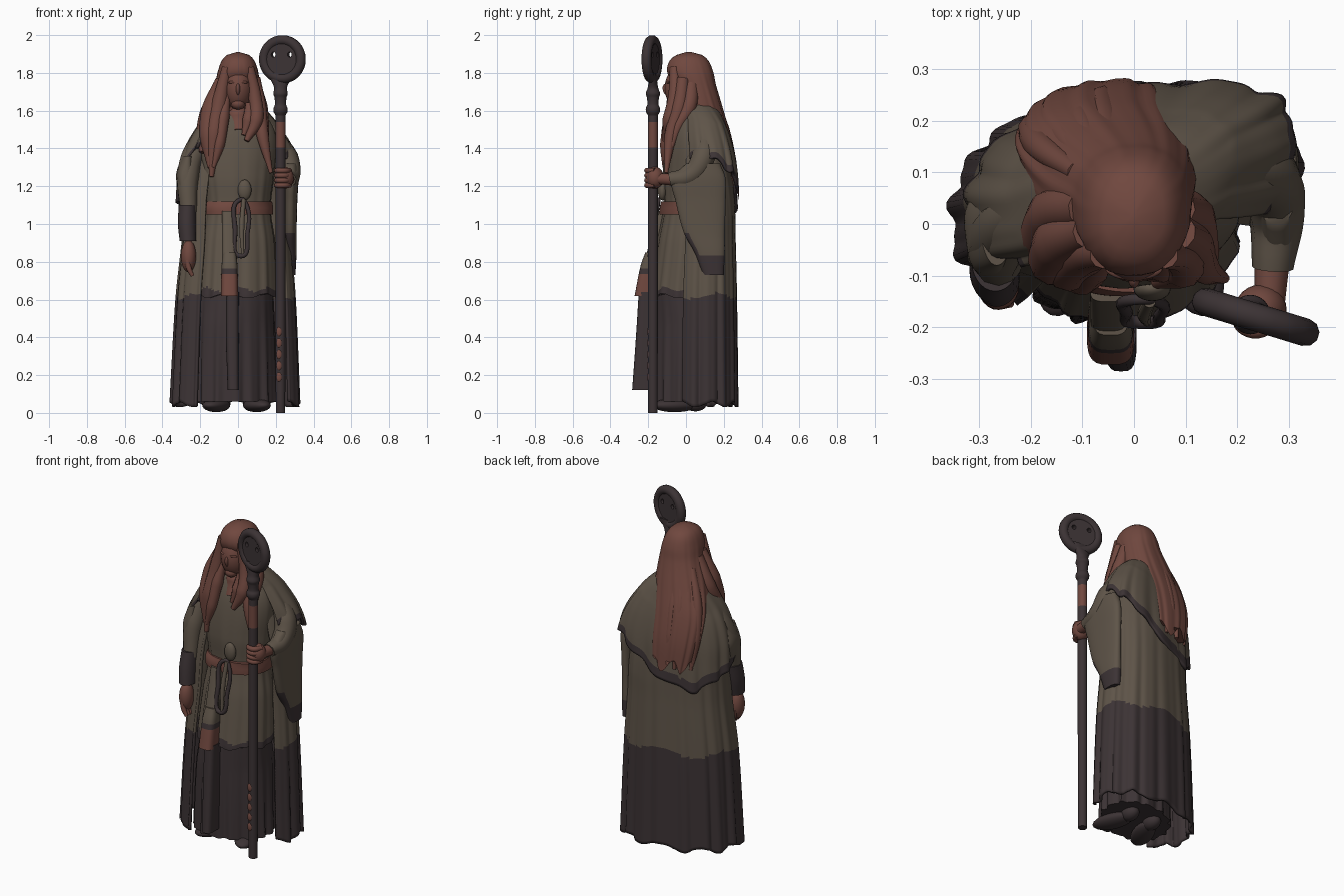
import bpy, bmesh, math
from mathutils import Vector, Matrix

if "Cube" in bpy.data.objects:
    bpy.data.objects.remove(bpy.data.objects["Cube"])

# ---- flat colours ----
MATS = []
for nm, col in (("red_brown", (0.162, 0.064, 0.049)),
                ("robe_tan", (0.112, 0.088, 0.065)),
                ("dark_brown", (0.045, 0.033, 0.035))):
    m = bpy.data.materials.new(nm)
    m.diffuse_color = (*col, 1)
    m.use_nodes = True
    m.node_tree.nodes["Principled BSDF"].inputs["Base Color"].default_value = m.diffuse_color
    MATS.append(m)
RED, TAN, DARK = 0, 1, 2


def finish(name, bm, mat=None, solid=0, angle=55):
    bmesh.ops.recalc_face_normals(bm, faces=bm.faces)
    me = bpy.data.meshes.new(name)
    if mat is not None:
        for f in bm.faces:
            f.material_index = mat
    bm.to_mesh(me)
    bm.free()
    for m in MATS:
        me.materials.append(m)
    me.shade_smooth()
    me.set_sharp_from_angle(angle=math.radians(angle))
    ob = bpy.data.objects.new(name, me)
    bpy.context.collection.objects.link(ob)
    if solid:
        s = ob.modifiers.new("thickness", 'SOLIDIFY')
        s.thickness, s.offset = solid, 0
    return ob


def sample(rings, z):
    """Smooth interpolation of (z, cx, rx, y_front, y_back) rings, top to bottom."""
    z = max(min(z, rings[0][0]), rings[-1][0])
    i = 0
    while i < len(rings) - 2 and z < rings[i + 1][0]:
        i += 1
    a, b = rings[i], rings[i + 1]
    p, q = rings[max(i - 1, 0)], rings[min(i + 2, len(rings) - 1)]
    h = a[0] - b[0]
    u = (a[0] - z) / h
    out = []
    for k in range(1, 5):
        ma = (b[k] - p[k]) / (p[0] - b[0]) * h
        mb = (q[k] - a[k]) / (a[0] - q[0]) * h
        out.append((2*u**3 - 3*u*u + 1)*a[k] + (u**3 - 2*u*u + u)*ma
                   + (3*u*u - 2*u**3)*b[k] + (u**3 - u*u)*mb)
    return out


def loft(name, rings, rule=TAN, arc=None, hem=None, n=72, rows=36, p=1.0,
         folds=(0, 0), solid=0, shear=0):
    """Stack of oval rings; arc (degrees) makes an open shell, hem(angle) sets the lower
    edge, shear pushes the right side back and the left side forward."""
    bm = bmesh.new()
    a0, a1 = arc or (0, 360)
    cols = n + 1 if arc else n
    top, bot = rings[0][0], rings[-1][0]
    pick = rule if callable(rule) else (lambda t, z, a: rule)
    sg = lambda v: math.copysign(abs(v) ** p, v)
    grid = []
    for r in range(rows + 1):
        t = r / rows
        row = []
        for c in range(cols):
            th = math.radians(a0 + (a1 - a0) * c / n)
            z = top + ((hem(th) if hem else bot) - top) * t
            cx, rx, yf, yb = sample(rings, z)
            amp, cnt = folds
            w = 1 + amp * t * (math.sin(cnt*th) + 0.5*math.sin((cnt*2 - 5)*th + 1.3))
            x = cx + rx*w*sg(math.cos(th))
            y = (yf + yb)/2 + (yb - yf)/2*w*sg(math.sin(th)) + shear*min(1, 3*t)*x
            row.append(bm.verts.new((x, y, z)))
        grid.append(row)
    for r in range(rows):
        for c in range(n):
            d = (c + 1) % cols
            f = bm.faces.new((grid[r][c], grid[r+1][c], grid[r+1][d], grid[r][d]))
            th = math.radians(a0 + (a1 - a0) * (c + .5) / n)
            f.material_index = pick((r + .5)/rows, f.calc_center_median().z, th)
    if not arc:
        for r, row in ((0, grid[0]), (rows, grid[-1])):
            bm.faces.new(row).material_index = pick(r/rows, row[0].co.z, 0)
    return finish(name, bm, None, solid)


def blob(name, loc, size, mat, rot=(0, 0, 0)):
    bm = bmesh.new()
    bmesh.ops.create_uvsphere(bm, u_segments=24, v_segments=14, radius=1)
    ob = finish(name, bm, mat)
    ob.location, ob.scale = loc, size
    ob.rotation_euler = [math.radians(a) for a in rot]
    return ob


def curve_mesh(name, cu, mat, matrix=None):
    tmp = bpy.data.objects.new("tmp", cu)
    bpy.context.collection.objects.link(tmp)
    bpy.context.view_layer.update()
    me = bpy.data.meshes.new_from_object(tmp.evaluated_get(bpy.context.evaluated_depsgraph_get()))
    bpy.data.objects.remove(tmp)
    bm = bmesh.new()
    bm.from_mesh(me)
    if matrix:
        bm.transform(matrix)
    return finish(name, bm, mat)


def tube(name, pts, mat, cyclic=False):
    """Smooth tube through (x, y, z, radius) points."""
    cu = bpy.data.curves.new(name, 'CURVE')
    cu.dimensions = '3D'
    cu.bevel_depth, cu.bevel_resolution, cu.use_fill_caps = 1, 3, True
    cu.resolution_u = 8
    sp = cu.splines.new('BEZIER')
    sp.bezier_points.add(len(pts) - 1)
    for bp, (x, y, z, r) in zip(sp.bezier_points, pts):
        bp.co, bp.radius = (x, y, z), r
        bp.handle_left_type = bp.handle_right_type = 'AUTO'
    sp.use_cyclic_u = cyclic
    return curve_mesh(name, cu, mat)


# ---- robe layers ----
loft("cloak", [(1.52, 0, .16, -.03, .18), (1.2, -.005, .258, -.095, .24), (.9, -.008, .28, -.115, .25),
               (.6, -.012, .306, -.135, .256), (.04, -.015, .33, -.15, .262)],
     rule=lambda t, z, a: DARK if z < .62 + .015*math.sin(5*a) else TAN,
     arc=(-30, 236), hem=lambda a: .045 + .015*math.sin(9*a), n=150, rows=80, p=.88,
     folds=(.026, 17), solid=.016, shear=.13)
loft("under_skirt", [(.68, -.01, .195, -.17, .16), (.4, -.015, .21, -.18, .17), (.06, -.015, .218, -.185, .17)],
     rule=DARK, n=120, rows=20, p=.95, folds=(.04, 15), shear=.12)
loft("tunic", [(1.62, 0, .07, -.02, .1), (1.57, 0, .155, -.06, .14), (1.45, 0, .205, -.1, .17),
               (1.25, 0, .19, -.122, .17), (1.08, 0, .172, -.118, .16), (.9, 0, .195, -.15, .17),
               (.62, -.005, .212, -.19, .175)],
     rule=lambda t, z, a: DARK if z < .655 + .012*math.sin(7*a) else TAN,
     n=100, rows=80, p=.92, hem=lambda a: .62 + .012*math.sin(6*a), folds=(.022, 14), shear=.08)
loft("belt", [(1.12, 0, .18, -.132, .16), (1.085, 0, .186, -.138, .16), (1.05, 0, .184, -.138, .16)],
     rule=RED, rows=4, p=.9, shear=.08)


def cape_hem(a):
    d = math.degrees(a)
    rise = .13*max(0, min(1, (d - 198)/16)) + .05*max(0, min(1, (30 - d)/30))
    return 1.3 + rise - .29*math.exp(-((d - 118)/55)**2) - .1*math.exp(-((d - 180)/24)**2) + .012*math.sin(11*a)


loft("shoulder_cape", [(1.65, 0, .08, -.03, .13), (1.58, 0, .16, -.05, .175), (1.5, .002, .22, -.065, .2),
                       (1.4, .004, .276, -.075, .225), (1.28, .006, .31, -.08, .243),
                       (1.15, 0, .312, -.08, .252), (.98, -.006, .312, -.08, .26)],
     rule=lambda t, z, a: DARK if t > .9 else TAN,
     arc=(-36, 224), hem=cape_hem, n=110, rows=40, p=.79, folds=(.026, 13), solid=.016, shear=.19)

# ---- front hangings ----
loft("front_strip", [(.64, -.03, .034, -.25, -.15), (.4, -.03, .034, -.265, -.15), (.12, -.025, .03, -.285, -.16)],
     rule=DARK, n=24, rows=10, p=.6)
loft("pouch", [(.85, -.045, .035, -.215, -.12), (.78, -.045, .042, -.24, -.13), (.62, -.045, .046, -.272, -.15)],
     rule=lambda t, z, a: TAN if z > .765 else DARK if z > .735 else RED, n=28, rows=30, p=.6)
loft("strap", [(1.07, -.05, .035, -.15, -.1), (.8, -.048, .038, -.22, -.12)], rule=TAN, n=24, rows=8, p=.6)
tube("rope_loop", [(.015, -.145, 1.13, .011), (-.015, -.17, .97, .013), (.015, -.19, .83, .013),
                   (.05, -.175, .95, .012), (.045, -.15, 1.1, .011)], DARK, cyclic=True)
blob("belt_knot", (.035, -.125, 1.18), (.036, .024, .055), TAN)
tube("rope_tail", [(.03, -.15, 1.13, .012), (.02, -.175, .98, .014), (.025, -.19, .84, .008)], TAN)

# ---- staff arm ----
tube("staff_upper_sleeve", [(.19, .1, 1.45, .055), (.255, .09, 1.35, .065), (.275, .02, 1.255, .055),
                            (.268, -.085, 1.235, .04)], TAN)
loft("hanging_sleeve", [(1.32, .275, .04, 0, .18), (1.24, .28, .04, -.075, .21), (1.12, .278, .036, -.055, .21),
                        (.95, .276, .034, -.01, .205), (.85, .276, .034, .045, .205), (.73, .276, .028, .09, .2)],
     rule=lambda t, z, a: DARK if z < .84 or (z < .95 and math.sin(a) < -.75) else TAN,
     n=48, rows=40, p=.8)
tube("staff_forearm", [(.268, -.06, 1.235, .034), (.262, -.15, 1.24, .03)], RED)
blob("staff_hand", (.245, -.165, 1.245), (.05, .048, .058), RED)
for i in range(4):
    z = 1.205 + i*.026
    tube("finger", [(.275, -.165, z, .013), (.25, -.203, z, .015), (.21, -.198, z, .014), (.2, -.175, z, .011)], RED)

# ---- hanging arm ----
tube("side_sleeve", [(-.18, .04, 1.46, .055), (-.24, .0, 1.36, .06), (-.265, -.04, 1.25, .06),
                     (-.262, -.08, 1.06, .044)], TAN)
loft("sleeve_flare", [(1.36, -.265, .03, -.08, .06), (1.26, -.278, .05, -.1, .08), (1.16, -.27, .04, -.11, .05)],
     rule=TAN, n=36, rows=16, folds=(.06, 5))
loft("side_cuff", [(1.1, -.268, .046, -.13, -.01), (1.0, -.27, .048, -.15, -.03), (.91, -.265, .044, -.16, -.05)],
     rule=DARK, n=28, rows=10)
blob("side_hand", (-.262, -.12, .83), (.04, .046, .085), RED)
for i in range(4):
    y = -.15 + i*.021
    tube("hanging_finger", [(-.27, y, .81, .015), (-.258, y - .002, .76, .014), (-.24, y - .002, .725, .01)], RED)

# ---- head and hair ----
blob("face", (0, -.018, 1.72), (.08, .095, .12), RED)
blob("nose", (0, -.103, 1.712), (.012, .02, .032), RED, (14, 0, 0))
blob("mouth", (0, -.093, 1.668), (.022, .008, .006), RED)
blob("chin", (0, -.066, 1.636), (.036, .034, .03), RED)
for sx in (-1, 1):
    blob("eyebrow", (sx*.03, -.095, 1.75), (.026, .01, .007), RED, (0, 0, sx*18))
tube("neck", [(0, .02, 1.66, .055), (0, -.005, 1.56, .07), (.005, -.058, 1.48, .045)], RED)
loft("long_hair", [(1.91, 0, .008, .0, .03), (1.9, 0, .05, -.04, .075), (1.87, 0, .083, -.083, .115),
                   (1.81, 0, .106, -.1, .143), (1.74, -.005, .118, -.07, .158), (1.6, -.03, .148, -.04, .2),
                   (1.45, -.058, .165, .04, .243), (1.3, -.06, .158, .1, .272), (1.12, -.05, .13, .15, .283)],
     rule=RED, hem=lambda a: 1.16 + .04*math.sin(7*a + 1), n=110, rows=50, p=.9, folds=(.03, 15), shear=.05)
LOCKS = [[(-.06, -.06, 1.83, .026), (-.096, -.06, 1.65, .042), (-.125, -.083, 1.48, .048), (-.14, -.105, 1.25, .012)],
         [(-.085, -.015, 1.76, .035), (-.14, -.035, 1.6, .055), (-.155, -.07, 1.47, .05), (-.15, -.1, 1.3, .012)],
         [(-.09, .03, 1.74, .04), (-.155, .02, 1.58, .05), (-.18, -.025, 1.48, .042), (-.19, -.07, 1.38, .015)],
         [(.06, -.06, 1.83, .026), (.09, -.06, 1.67, .036), (.095, -.085, 1.55, .04), (.045, -.112, 1.44, .014)],
         [(.085, -.015, 1.77, .035), (.11, -.035, 1.62, .042), (.13, -.08, 1.47, .034), (.175, -.105, 1.27, .01)],
         [(.08, .03, 1.74, .04), (.115, .015, 1.62, .042), (.135, -.04, 1.52, .03), (.15, -.08, 1.4, .012)],
         [(.06, -.06, 1.64, .02), (.055, -.08, 1.55, .034), (.03, -.1, 1.47, .012)],
         [(-.06, -.06, 1.68, .02), (-.08, -.085, 1.56, .034), (-.1, -.108, 1.42, .03), (-.13, -.115, 1.3, .01)]]
for pts in LOCKS:
    tube("hair_lock", pts, RED)
# back strands give the hair its waves and ragged tips
for i in range(7):
    f = i/6
    arch = math.sin(math.pi*f)
    tube("back_strand", [(-.04 + .14*(f - .5), .1 + .03*arch, 1.7, .02),
                         (-.055 + .25*(f - .5), .155 + .045*arch + .01*(f - .5), 1.5, .03),
                         (-.06 + .27*(f - .5), .197 + .04*arch + .03*(f - .5), 1.33, .03),
                         (-.055 + .25*(f - .5), .225 + .035*arch + .03*(f - .5), 1.14 + .04*(i % 2), .01)], RED)

# ---- shoes ----
for sx, cx in ((-1, -.115), (1, .1)):
    blob("shoe", (cx, -.06, .04), (.062, .125, .036), DARK, (0, 0, sx*22))
    blob("heel", (cx - sx*.03, .05, .05), (.045, .06, .042), DARK)

# ---- staff ----
SX, SY = .225, -.175
ring = lambda z, r, d=None: (z, SX, r, SY - (d or r), SY + (d or r))
loft("staff_shaft", [ring(1.62, .026), ring(.8, .026), ring(0, .025)],
     rule=lambda t, z, a: RED if 1.4 < z < 1.53 else DARK, n=20, rows=60)
loft("staff_collar", [ring(1.8, .07, .016), ring(1.76, .05, .022), ring(1.72, .034, .028), ring(1.69, .038),
                      ring(1.67, .032), ring(1.63, .03), ring(1.615, .037), ring(1.595, .037), ring(1.575, .026)],
     rule=DARK, n=24, rows=40)
for i in range(5):
    blob("staff_inlay", (SX - .008, SY - .023, .19 + i*.06), (.015, .007, .024), RED)
turn = Matrix.Translation((.235, -.18, 1.872)) @ Matrix.Rotation(math.radians(-17), 4, 'Z')
pts = []
for i in range(16):
    a = math.tau*i/16
    pts.append((*(turn @ Vector((.101*math.cos(a), 0, .101*math.sin(a)))), .027))
tube("staff_ring", pts, DARK, cyclic=True)

# pierced plate inside the ring
plate = bpy.data.curves.new("plate", 'CURVE')
plate.dimensions, plate.fill_mode, plate.extrude = '2D', 'BOTH', .017
for cx, cy, rx, ry in ((0, 0, .1, .1), (-.045, .025, .012, .014), (.045, .025, .012, .014)):
    sp = plate.splines.new('POLY')
    sp.points.add(23)
    for i, pt in enumerate(sp.points):
        a = math.tau*i/24
        pt.co = (cx + rx*math.cos(a), cy + ry*math.sin(a), 0, 1)
    sp.use_cyclic_u = True
curve_mesh("staff_plate", plate, DARK, turn @ Matrix.Rotation(math.pi/2, 4, 'X'))
